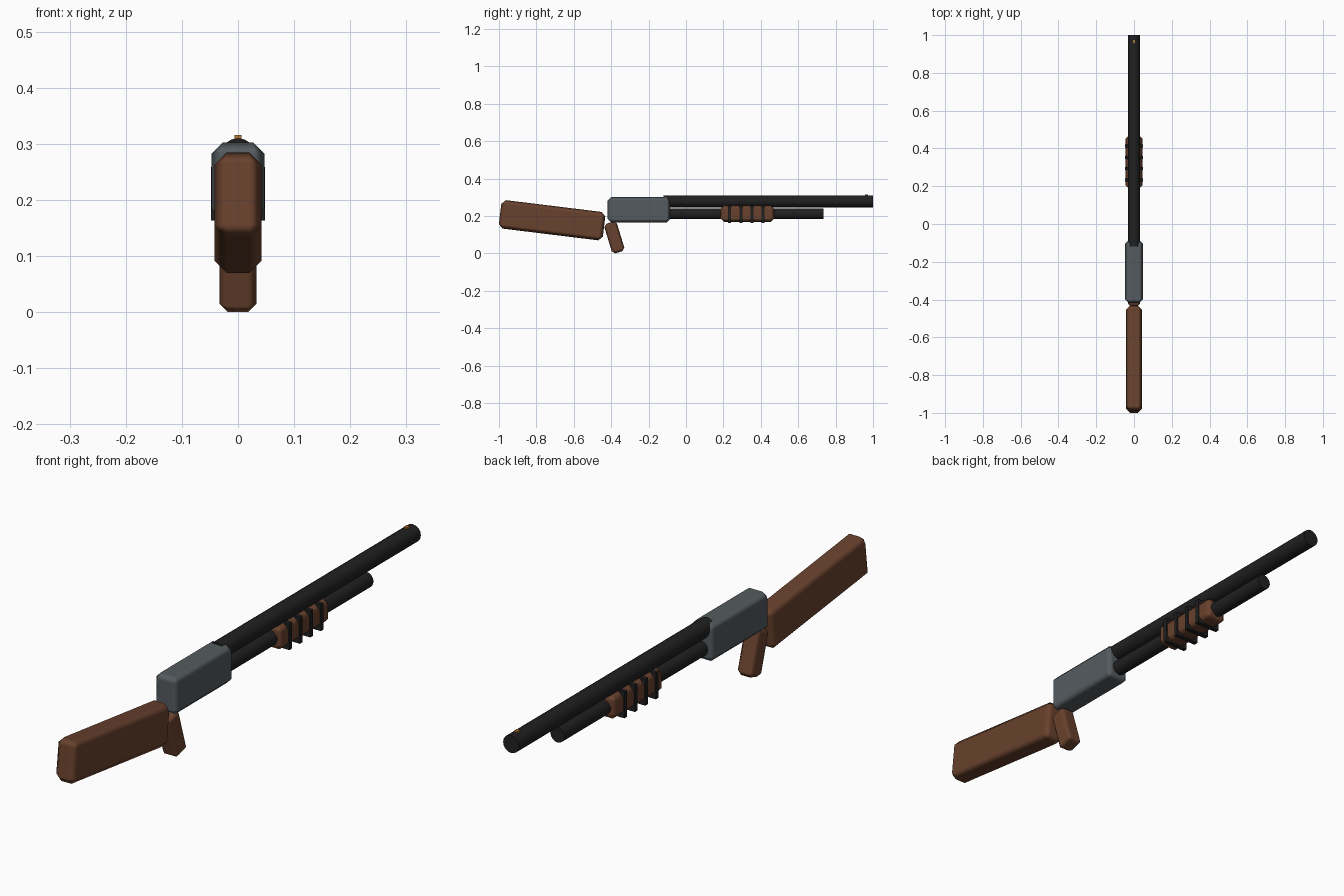
import bpy
import math

default = bpy.data.objects.get("Cube")
if default:
    bpy.data.objects.remove(default, do_unlink=True)


def material(name, rgb):
    mat = bpy.data.materials.new(name)
    mat.use_nodes = True
    mat.diffuse_color = (*rgb, 1)
    mat.node_tree.nodes["Principled BSDF"].inputs["Base Color"].default_value = (*rgb, 1)
    return mat


WOOD = material("brown wood", (0.14, 0.053, 0.026))
STEEL = material("grey steel", (0.09, 0.105, 0.115))
BLACK = material("blued black", (0.0145, 0.0145, 0.015))
BRASS = material("brass", (0.45, 0.19, 0.035))


def box(name, mat, centre, size, bevel=0, tilt=0):
    """Box tilted about the x axis, with chamfered edges."""
    bpy.ops.mesh.primitive_cube_add(size=1, location=centre, rotation=(tilt, 0, 0))
    obj = bpy.context.object
    obj.name = name
    obj.scale = size
    bpy.ops.object.transform_apply(location=False, rotation=False, scale=True)
    obj.data.materials.append(mat)
    if bevel:
        bpy.ops.object.shade_smooth()
        mod = obj.modifiers.new("chamfer", "BEVEL")
        mod.width = bevel
        mod.segments = 1
        mod.harden_normals = True
    return obj


def rod(name, mat, start, end, z, radius):
    """Round tube running along y."""
    bpy.ops.mesh.primitive_cylinder_add(
        vertices=16, radius=radius, depth=end - start,
        location=(0, (start + end) / 2, z), rotation=(math.pi / 2, 0, 0))
    obj = bpy.context.object
    obj.name = name
    obj.data.materials.append(mat)
    bpy.ops.object.shade_smooth_by_angle(angle=math.radians(40))
    return obj


# Stock and grip
box("stock", WOOD, (0, -0.716, 0.177), (0.084, 0.56, 0.153), 0.022, math.radians(-7))
box("grip", WOOD, (0, -0.383, 0.085), (0.066, 0.07, 0.165), 0.015, math.radians(17))

# Receiver
box("receiver", STEEL, (0, -0.252, 0.233), (0.094, 0.335, 0.138), 0.02)

# Barrel, magazine tube and bead sight
rod("barrel", BLACK, -0.12, 1.0, 0.278, 0.032)
rod("magazine_tube", BLACK, -0.2, 0.735, 0.211, 0.028)
box("bead_sight", BRASS, (0, 0.965, 0.309), (0.013, 0.016, 0.013))

# Sliding fore-end with grip ridges
box("fore_end", WOOD, (0, 0.328, 0.212), (0.088, 0.29, 0.088), 0.02)
for i in range(4):
    box(f"fore_end_ridge_{i + 1}", BLACK, (0, 0.233 + 0.06 * i, 0.211), (0.096, 0.016, 0.096))
